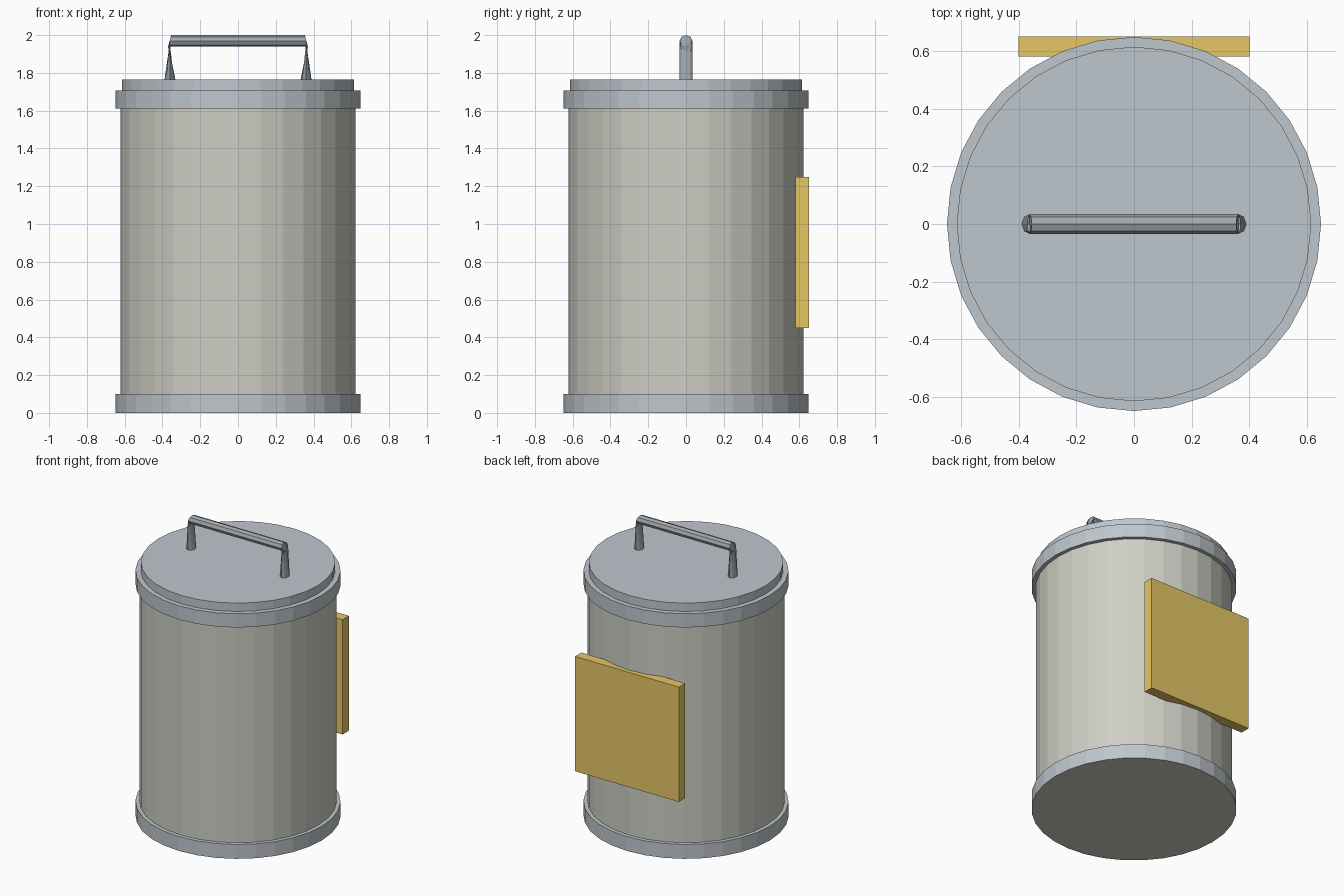
import bpy
import bmesh
from math import cos, sin, pi, radians
from mathutils import Vector

if "Cube" in bpy.data.objects:
    bpy.data.objects.remove(bpy.data.objects["Cube"])


def material(name, colour):
    m = bpy.data.materials.new(name)
    m.diffuse_color = (*colour, 1)
    m.use_nodes = True
    m.node_tree.nodes["Principled BSDF"].inputs["Base Color"].default_value = m.diffuse_color
    return m


def finish(name, bm, *mats):
    bmesh.ops.recalc_face_normals(bm, faces=bm.faces)
    mesh = bpy.data.meshes.new(name)
    bm.to_mesh(mesh)
    bm.free()
    obj = bpy.data.objects.new(name, mesh)
    bpy.context.collection.objects.link(obj)
    for m in mats:
        mesh.materials.append(m)
    return obj


def loft(bm, rings):
    """Skin a list of vertex-position rings and cap both ends."""
    loops = [[bm.verts.new(p) for p in ring] for ring in rings]
    n = len(loops[0])
    for a, b in zip(loops, loops[1:]):
        for i in range(n):
            j = (i + 1) % n
            bm.faces.new((a[i], a[j], b[j], b[i]))
    bm.faces.new(loops[0])
    bm.faces.new(loops[-1])


def lathe(name, profile, *mats, sides=32):
    """Turn a (radius, z) profile around the z axis."""
    bm = bmesh.new()
    angles = [2 * pi * i / sides for i in range(sides)]
    loft(bm, [[(r * cos(a), r * sin(a), z) for a in angles] for r, z in profile])
    return finish(name, bm, *mats)


warm = material("warm_grey", (0.62, 0.62, 0.56))
steel = material("steel", (0.52, 0.57, 0.61))
dark = material("dark_steel", (0.36, 0.40, 0.42))
yellow = material("yellow", (0.78, 0.57, 0.13))

# Drum wall, base band (with a warm grey underside) and stepped lid
lathe("drum_body", [(0.622, 0.05), (0.622, 1.66)], warm)
base = lathe("base_band", [(0.648, 0), (0.648, 0.10)], steel, warm)
for f in base.data.polygons:
    if f.normal.z < -0.9:
        f.material_index = 1
lathe("lid", [(0.648, 1.612), (0.648, 1.708), (0.614, 1.708), (0.614, 1.766)], steel)

# Handle: one bent tube, (x, z, tilt of the cross-section in the x-z plane)
path = [(-0.36, 1.75, 0), (-0.362, 1.97, 105), (0.362, 1.97, 75), (0.36, 1.75, 180)]
bm = bmesh.new()
rings = []
for x, z, tilt in path:
    t = radians(tilt)
    across = Vector((-cos(t), 0, sin(t)))
    rings.append([Vector((x, 0, z)) + across * 0.031 * cos(2 * pi * i / 8)
                  + Vector((0, 0.034 * sin(2 * pi * i / 8), 0)) for i in range(8)])
loft(bm, rings)
finish("lid_handle", bm, dark)

# Flat plate on the back
bm = bmesh.new()
bmesh.ops.create_cube(bm, size=1)
for v in bm.verts:
    v.co = Vector((v.co.x * 0.80, v.co.y * 0.07 + 0.615, v.co.z * 0.80 + 0.85))
finish("back_plate", bm, yellow)
